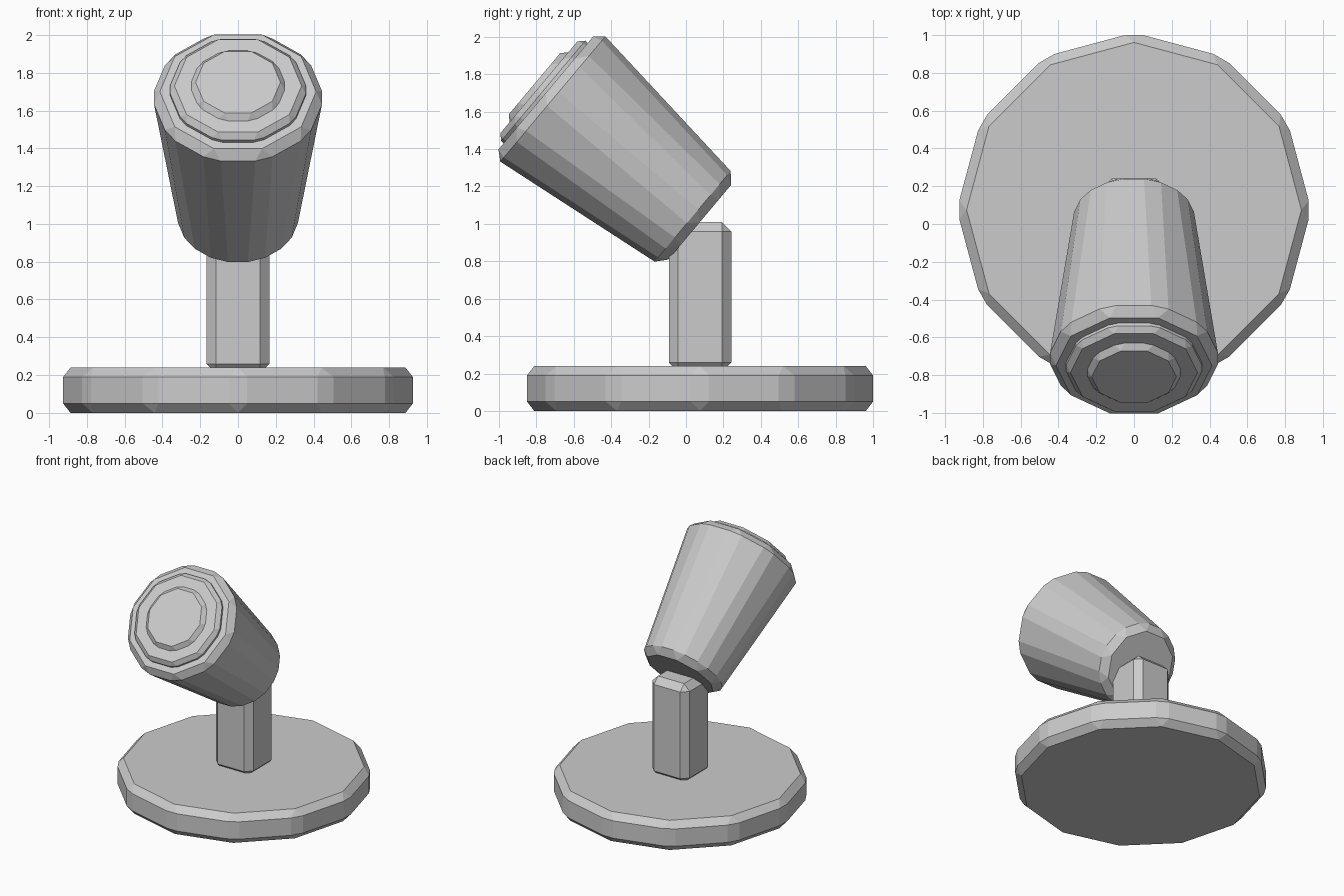
import bpy
import math
from mathutils import Matrix, Vector

cube = bpy.data.objects.get("Cube")
if cube:
    bpy.data.objects.remove(cube, do_unlink=True)

grey = bpy.data.materials.new("plain_grey")
grey.use_nodes = True
colour = (0.6, 0.6, 0.6, 1)
grey.diffuse_color = colour
grey.node_tree.nodes["Principled BSDF"].inputs["Base Color"].default_value = colour


def finish(name, bevel):
    """Name the active part, colour it and chamfer every real edge."""
    part = bpy.context.object
    part.name = name
    part.data.materials.append(grey)
    chamfer = part.modifiers.new("chamfer", 'BEVEL')
    chamfer.width = bevel
    chamfer.segments = 1
    chamfer.limit_method = 'ANGLE'
    chamfer.angle_limit = math.radians(20)
    return part


# Round base plate
CENTRE_Y = 0.075
bpy.ops.mesh.primitive_cylinder_add(vertices=12, radius=0.938, depth=0.24,
                                    location=(0, CENTRE_Y, 0.12))
finish("base", 0.05)

# Square post
bpy.ops.mesh.primitive_cube_add(size=1, location=(0, CENTRE_Y, 0.61))
bpy.context.object.scale = (0.334, 0.334, 0.8)
bpy.ops.object.transform_apply(location=False, rotation=False, scale=True)
finish("post", 0.05)

# Tilted head: every piece lies on one axis rising 40 degrees toward the front
tilt = math.radians(40)
axis = Vector((0, -math.cos(tilt), math.sin(tilt)))
across = Vector((0, math.sin(tilt), math.cos(tilt)))


def head_piece(name, start, end, r_start, r_end, bevel):
    bpy.ops.mesh.primitive_cone_add(vertices=10, radius1=r_start, radius2=r_end,
                                    depth=end - start)
    part = finish(name, bevel)
    # Turn the ring so that a flat side faces up
    part.data.transform(Matrix.Rotation(math.radians(18), 4, 'Z'))
    part.rotation_euler = (math.pi / 2 - tilt, 0, 0)
    part.location = across * 0.82 + axis * (start + end) / 2


head_piece("lamp_head", 0.592, 1.667, 0.326, 0.466, 0.05)
head_piece("outer_lens_ring", 1.6, 1.715, 0.368, 0.368, 0.03)
head_piece("inner_lens", 1.63, 1.745, 0.256, 0.256, 0.03)
